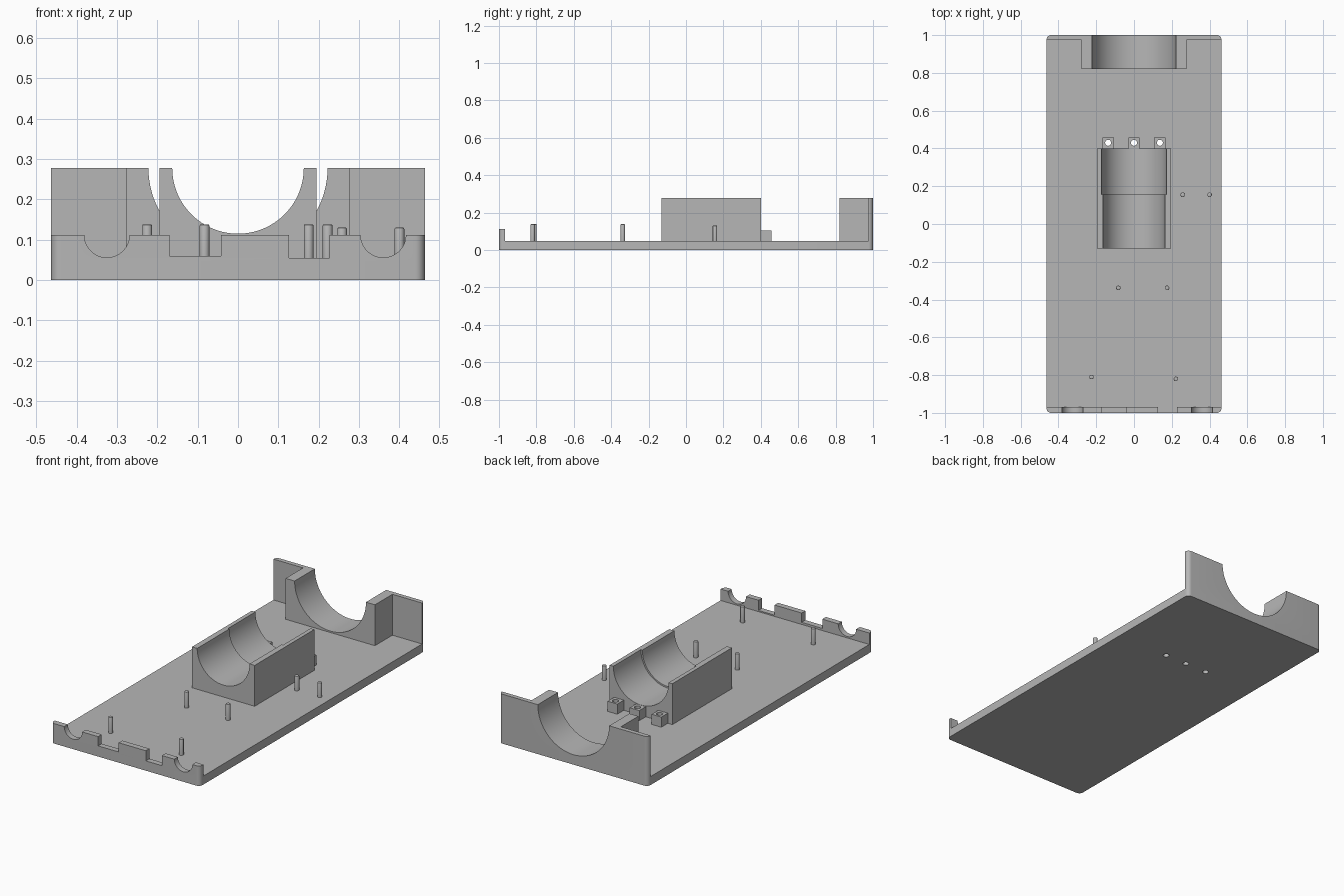
import bpy, bmesh, math

cube = bpy.data.objects.get("Cube")
if cube:
    bpy.data.objects.remove(cube, do_unlink=True)

grey = bpy.data.materials.new("plain_grey")
grey.use_nodes = True
grey.diffuse_color = (0.47, 0.47, 0.47, 1)
grey.node_tree.nodes["Principled BSDF"].inputs["Base Color"].default_value = (0.47, 0.47, 0.47, 1)

HALF_W, FLOOR, TOP, CORNER = 0.463, 0.048, 0.278, 0.024
parts = []


def finish(name, bm):
    bmesh.ops.recalc_face_normals(bm, faces=bm.faces[:])
    mesh = bpy.data.meshes.new(name)
    bm.to_mesh(mesh)
    bm.free()
    mesh.materials.append(grey)
    ob = bpy.data.objects.new(name, mesh)
    bpy.context.collection.objects.link(ob)
    parts.append(ob)
    return ob


def scoop(cx, r, top, steps=48):
    """Half-circle dip in a top edge, listed from left to right."""
    return [(cx - r * math.cos(math.pi * i / steps),
             top - r * math.sin(math.pi * i / steps)) for i in range(steps + 1)]


def notch(x0, x1, bottom, top):
    return [(x0, top), (x0, bottom), (x1, bottom), (x1, top)]


def slab(name, half, z0, top, y0, y1, dips=(), round_y=()):
    """Extrude an x-z profile along y; round the upright outer edges at round_y."""
    outline = [(-half, z0), (-half, top)]
    for dip in dips:
        outline += dip
    outline += [(half, top), (half, z0)]
    bm = bmesh.new()
    face = bm.faces.new([bm.verts.new((x, y0, z)) for x, z in outline])
    new = bmesh.ops.extrude_face_region(bm, geom=[face])["geom"]
    bmesh.ops.translate(bm, vec=(0, y1 - y0, 0),
                        verts=[v for v in new if isinstance(v, bmesh.types.BMVert)])
    bmesh.ops.recalc_face_normals(bm, faces=bm.faces[:])
    corners = [e for e in bm.edges
               if all(abs(abs(v.co.x) - half) < 1e-4 for v in e.verts)
               and abs(e.verts[0].co.z - e.verts[1].co.z) > 0.01
               and any(abs(e.verts[0].co.y - y) < 1e-4 for y in round_y)]
    if corners:
        bmesh.ops.bevel(bm, geom=corners, offset=CORNER, segments=8,
                        profile=0.5, affect='EDGES')
    return finish(name, bm)


def cylinder(name, x, y, z0, z1, r, chamfer=0.0):
    bm = bmesh.new()
    bmesh.ops.create_cone(bm, cap_ends=True, segments=32, radius1=r, radius2=r, depth=z1 - z0)
    bmesh.ops.translate(bm, vec=(x, y, (z0 + z1) / 2), verts=bm.verts[:])
    if chamfer:
        rim = [e for e in bm.edges if all(v.co.z > z1 - 1e-4 for v in e.verts)]
        bmesh.ops.bevel(bm, geom=rim, offset=chamfer, segments=2, profile=0.5, affect='EDGES')
    return finish(name, bm)


# Base plate
base = slab("base_plate", HALF_W, 0, FLOOR, -1, 1, round_y=(-1, 1))

# Low front wall with cable notches
WALL = 0.112
slab("front_wall", HALF_W, FLOOR, WALL, -1, -0.968,
     [scoop(-0.325, 0.056, WALL), notch(-0.17, -0.042, 0.06, WALL),
      notch(0.127, 0.227, 0.055, WALL), scoop(0.36, 0.056, WALL)], round_y=(-1,))

# Rear wall and its wide saddle
wide = [scoop(0, 0.222, TOP, 64)]
slab("rear_wall", HALF_W, FLOOR, TOP, 0.975, 1, wide, round_y=(1,))
slab("rear_saddle", 0.278, FLOOR, TOP, 0.82, 0.975, wide)

# Central cradle with a stepped bore
slab("cradle_front", 0.195, FLOOR, TOP, -0.13, 0.155, [scoop(0, 0.163, TOP, 64)])
slab("cradle_rear", 0.195, FLOOR, TOP, 0.155, 0.4, [scoop(0, 0.172, TOP, 64)])

# Screw blocks behind the cradle, drilled through the base
drilled = [base]
cutters = []
for i, x in enumerate((-0.137, 0, 0.137)):
    block = slab(f"screw_block_{i + 1}", 0.03, FLOOR, 0.105, 0.4, 0.458)
    for v in block.data.vertices:
        v.co.x += x
    drilled.append(block)
    cutters.append((x, cylinder(f"hole_cutter_{i + 1}", x, 0.43, -0.05, 0.2, 0.016)))

for ob in drilled:
    for i, (x, cutter) in enumerate(cutters):
        if ob is base or ob is drilled[i + 1]:
            mod = ob.modifiers.new("hole", 'BOOLEAN')
            mod.operation = 'DIFFERENCE'
            mod.solver = 'EXACT'
            mod.object = cutter
bpy.context.view_layer.update()
for ob in drilled:
    bpy.context.view_layer.objects.active = ob
    for mod in list(ob.modifiers):
        bpy.ops.object.modifier_apply(modifier=mod.name)
for x, cutter in cutters:
    parts.remove(cutter)
    bpy.data.objects.remove(cutter, do_unlink=True)

# Locating pins
pins = [(-0.225, -0.81, 0.138), (0.222, -0.82, 0.138), (-0.083, -0.338, 0.138),
        (0.175, -0.338, 0.138), (0.258, 0.155, 0.13), (0.4, 0.155, 0.13)]
for i, (x, y, top) in enumerate(pins):
    cylinder(f"pin_{i + 1}", x, y, FLOOR, top, 0.012, 0.003)

# Smooth curved surfaces, keep edges sharp
bpy.ops.object.select_all(action='DESELECT')
for ob in parts:
    ob.select_set(True)
bpy.context.view_layer.objects.active = base
bpy.ops.object.shade_smooth_by_angle(angle=math.radians(30))
